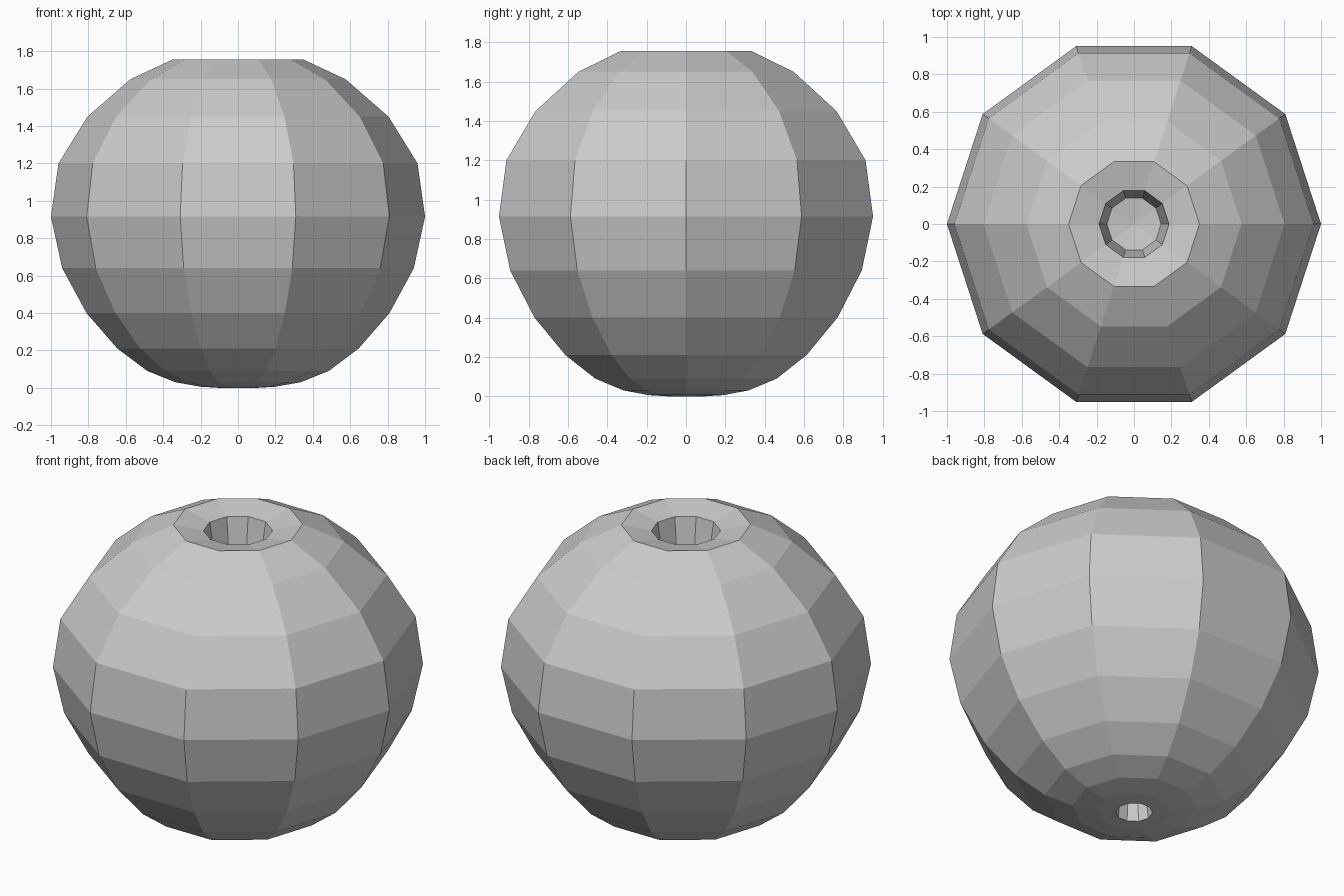
import bpy
import bmesh
import math

# Remove the default object
default = bpy.data.objects.get("Cube")
if default:
    bpy.data.objects.remove(default, do_unlink=True)

SIDES = 10


def make_material(name, colour):
    mat = bpy.data.materials.new(name)
    mat.use_nodes = True
    mat.diffuse_color = colour
    mat.node_tree.nodes["Principled BSDF"].inputs["Base Color"].default_value = colour
    return mat


def lathe(name, profile, mat):
    """Revolve a (radius, height) profile, closed at both ends by axis points."""
    bm = bmesh.new()
    points = [bm.verts.new((r, 0, z)) for r, z in profile]
    edges = [bm.edges.new(pair) for pair in zip(points, points[1:])]
    bmesh.ops.spin(bm, geom=points + edges, cent=(0, 0, 0), axis=(0, 0, 1),
                   angle=math.tau, steps=SIDES, use_merge=True)
    bmesh.ops.remove_doubles(bm, verts=bm.verts, dist=0.0005)
    bmesh.ops.recalc_face_normals(bm, faces=bm.faces)
    mesh = bpy.data.meshes.new(name)
    bm.to_mesh(mesh)
    bm.free()
    mesh.materials.append(mat)
    obj = bpy.data.objects.new(name, mesh)
    bpy.context.collection.objects.link(obj)
    return obj


grey = make_material("plain grey", (0.6, 0.6, 0.6, 1))

# Dimple in the underside, from its centre out to the rim
bottom_dimple = [(0, 0.2), (0.08, 0.19), (0.1, 0)]

# Rounded body, from the base up to the top rim
body = [(0.2, 0.006), (0.335, 0.03), (0.485, 0.09), (0.645, 0.21),
        (0.81, 0.4), (0.94, 0.64), (1, 0.915), (0.96, 1.2),
        (0.805, 1.45), (0.575, 1.65), (0.35, 1.755)]

# Sloping collar and dimple in the top
top_dimple = [(0.187, 1.72), (0.145, 1.47), (0, 1.45)]

lathe("faceted_round_body", bottom_dimple + body + top_dimple, grey)
